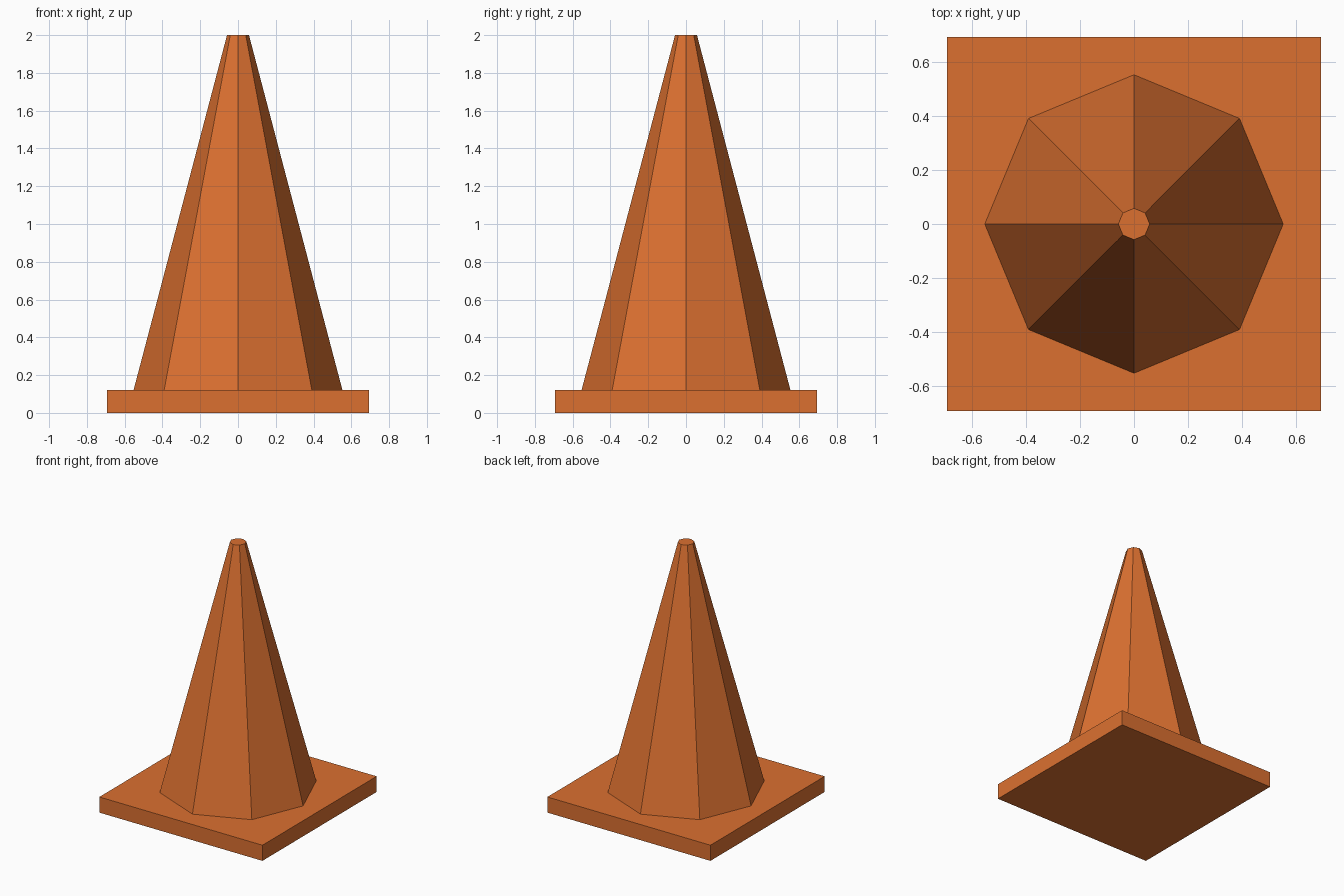
import bpy
import bmesh
from mathutils import Matrix

default = bpy.data.objects.get("Cube")
if default:
    bpy.data.objects.remove(default, do_unlink=True)

# Orange plastic
ORANGE = (0.71, 0.163, 0.03, 1.0)
orange = bpy.data.materials.new("orange_plastic")
orange.use_nodes = True
orange.diffuse_color = ORANGE
bsdf = next(n for n in orange.node_tree.nodes if n.type == "BSDF_PRINCIPLED")
bsdf.inputs["Base Color"].default_value = ORANGE

BASE_WIDTH = 1.385
BASE_HEIGHT = 0.12
TOTAL_HEIGHT = 2.0


def add_object(name, bm):
    mesh = bpy.data.meshes.new(name)
    bm.to_mesh(mesh)
    bm.free()
    mesh.materials.append(orange)
    obj = bpy.data.objects.new(name, mesh)
    bpy.context.scene.collection.objects.link(obj)
    return obj


# Square base plate
bm = bmesh.new()
bmesh.ops.create_cube(bm, size=1)
bmesh.ops.scale(bm, vec=(BASE_WIDTH, BASE_WIDTH, BASE_HEIGHT), verts=bm.verts)
base = add_object("base_plate", bm)
base.location.z = BASE_HEIGHT / 2

# Eight-sided tapering body with a flat tip, corners on the axes
bm = bmesh.new()
body_height = TOTAL_HEIGHT - BASE_HEIGHT
bmesh.ops.create_cone(
    bm, cap_ends=True, segments=8, radius1=0.553, radius2=0.058,
    depth=body_height, matrix=Matrix.Translation((0, 0, body_height / 2)))
body = add_object("cone_body", bm)
body.location.z = BASE_HEIGHT
